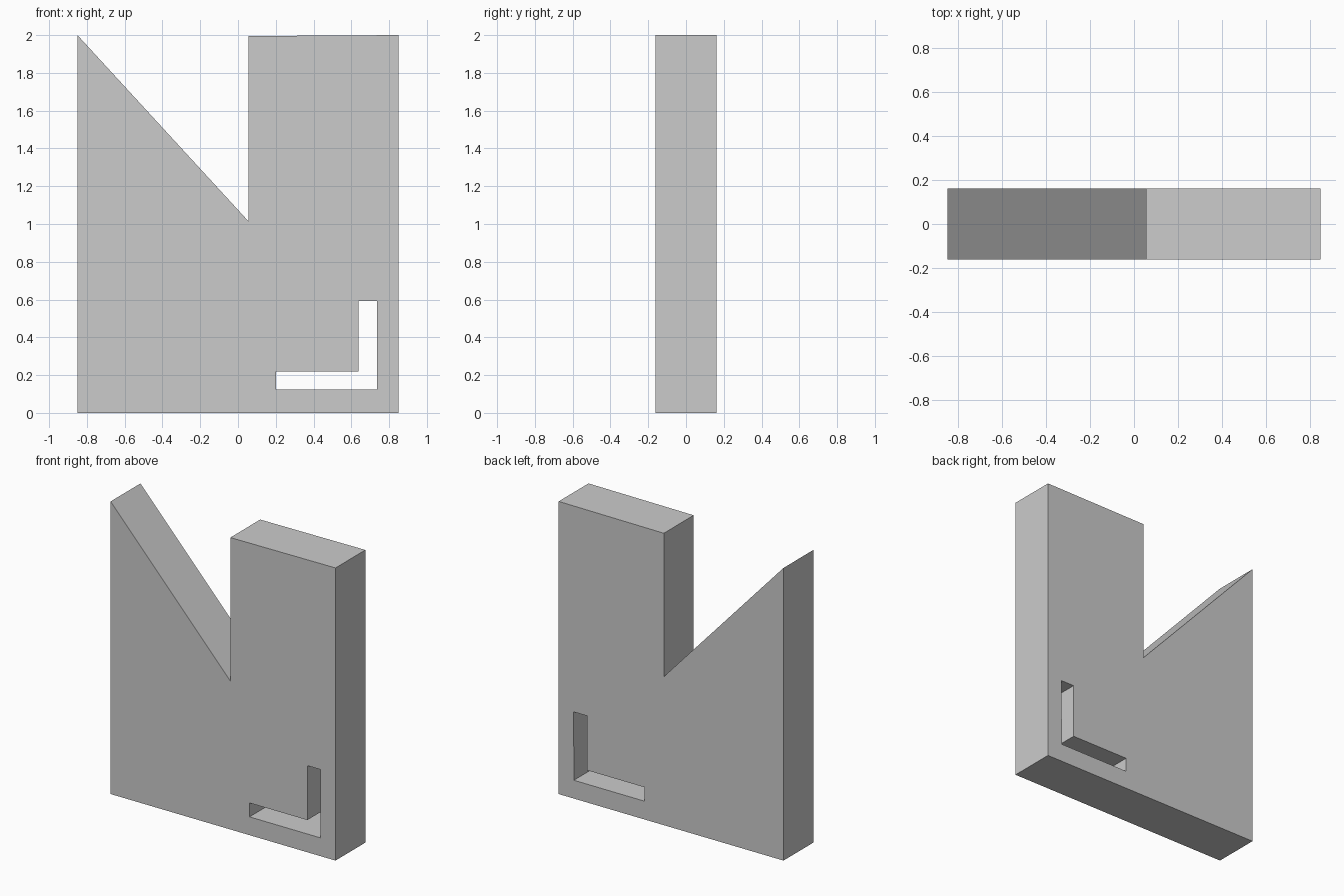
import bpy
import bmesh
import math

if "Cube" in bpy.data.objects:
    bpy.data.objects.remove(bpy.data.objects["Cube"])

HALF_DEPTH = 0.161

# Front profile: slab with a slanted notch in the top edge
outline = [(-0.85, 0), (0.85, 0), (0.85, 2), (0.055, 1.995), (0.055, 1.015), (-0.85, 2)]
# L-shaped slot cut right through
slot = [(0.20, 0.125), (0.735, 0.125), (0.737, 0.592), (0.637, 0.592), (0.637, 0.22), (0.20, 0.22)]

curve = bpy.data.curves.new("notched_slab", "CURVE")
curve.dimensions = "2D"
curve.fill_mode = "BOTH"
curve.extrude = HALF_DEPTH
for loop in (outline, slot):
    spline = curve.splines.new("POLY")
    spline.points.add(len(loop) - 1)
    for point, (x, z) in zip(spline.points, loop):
        point.co = (x, z, 0, 1)
    spline.use_cyclic_u = True

# Stand the profile upright and turn it into a clean flat-shaded mesh
slab = bpy.data.objects.new("notched_slab", curve)
bpy.context.collection.objects.link(slab)
slab.rotation_euler.x = math.radians(90)
bpy.context.view_layer.objects.active = slab
slab.select_set(True)
bpy.ops.object.convert(target="MESH")
bpy.ops.object.transform_apply(location=False, rotation=True, scale=False)

mesh = bpy.context.object.data
bm = bmesh.new()
bm.from_mesh(mesh)
bmesh.ops.remove_doubles(bm, verts=bm.verts, dist=0.0005)
bmesh.ops.recalc_face_normals(bm, faces=bm.faces)
for face in bm.faces:
    face.smooth = False
bm.to_mesh(mesh)
bm.free()
